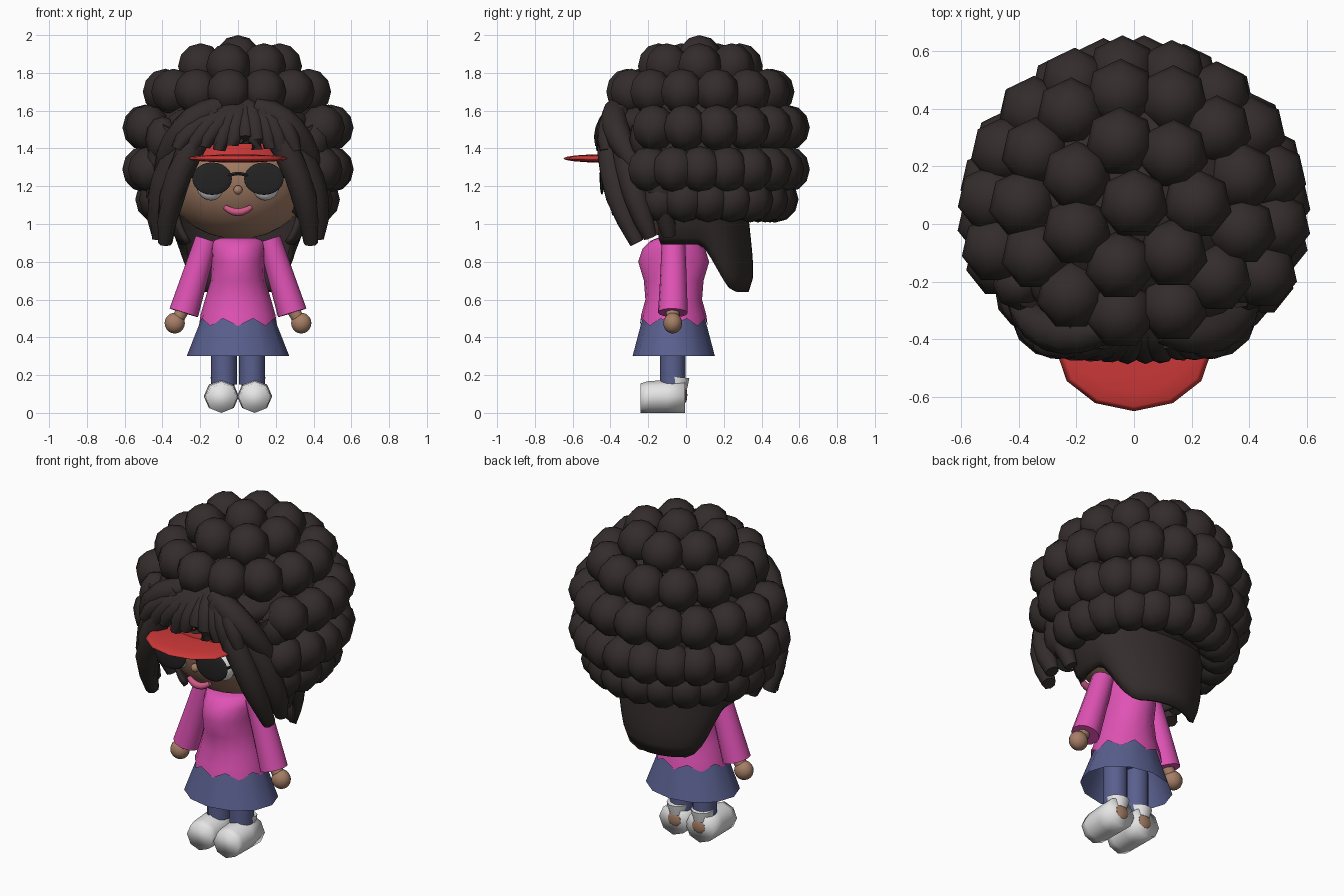
import bpy, bmesh
from math import sin, cos, pi, radians
from mathutils import Vector, Matrix

if "Cube" in bpy.data.objects:
    bpy.data.objects.remove(bpy.data.objects["Cube"])


def material(name, r, g, b):
    m = bpy.data.materials.new(name)
    m.use_nodes = True
    m.diffuse_color = (r, g, b, 1)
    m.node_tree.nodes["Principled BSDF"].inputs["Base Color"].default_value = (r, g, b, 1)
    return m


HAIR = material("dark brown hair", .034, .025, .025)
SKIN = material("brown skin", .38, .21, .135)
PINK = material("pink jumper", .74, .085, .46)
BLUE = material("blue skirt", .10, .115, .27)
RED = material("red visor", .62, .04, .04)
LIPS = material("rose lips", .62, .10, .24)
WHITE = material("white shoes", .78, .78, .78)
BLACK = material("black glasses", .018, .017, .018)


def finish(name, bm, mat, angle=50):
    me = bpy.data.meshes.new(name)
    bmesh.ops.recalc_face_normals(bm, faces=bm.faces)
    bm.to_mesh(me)
    bm.free()
    me.materials.append(mat)
    ob = bpy.data.objects.new(name, me)
    bpy.context.collection.objects.link(ob)
    bpy.ops.object.select_all(action='DESELECT')
    ob.select_set(True)
    bpy.context.view_layer.objects.active = ob
    bpy.ops.object.shade_smooth_by_angle(angle=radians(angle))
    return ob


def add_ball(bm, centre, size, u=16, v=10):
    mat = Matrix.Translation(centre) @ Matrix.Diagonal((*size, 1))
    bmesh.ops.create_uvsphere(bm, u_segments=u, v_segments=v, radius=1, matrix=mat)


def ball(name, centre, size, mat, u=16, v=10, angle=50):
    bm = bmesh.new()
    add_ball(bm, centre, size, u, v)
    return finish(name, bm, mat, angle)


def bridge(bm, rows):
    """Join closed rings of vertices with quads."""
    n = len(rows[0])
    for a, b in zip(rows, rows[1:]):
        for i in range(n):
            bm.faces.new((a[i], a[(i + 1) % n], b[(i + 1) % n], b[i]))


def lathe(name, rings, mat, n=16, cy=-.065, cap=True, hem=0):
    """Stack of ellipses (z, rx, ry); hem zigzags the lowest one."""
    bm = bmesh.new()
    rows = []
    for k, (z, rx, ry) in enumerate(rings):
        rows.append([bm.verts.new((rx * cos(2 * pi * i / n), cy + ry * sin(2 * pi * i / n),
                                   z + (hem * (i % 2) if k == 0 else 0))) for i in range(n)])
    bridge(bm, rows)
    if cap:
        bm.faces.new(rows[-1])
    return finish(name, bm, mat)


def add_tube(bm, pts, radii, n=8):
    """Smooth tube through three points with a radius at each."""
    p0, p1, p2 = map(Vector, pts)
    steps, rows = 6, []
    for k in range(steps + 1):
        t = k / steps
        w = ((1 - t) * (1 - 2 * t), 4 * t * (1 - t), t * (2 * t - 1))
        p = p0 * w[0] + p1 * w[1] + p2 * w[2]
        r = sum(a * b for a, b in zip(w, radii))
        d = p0 * (4 * t - 3) + p1 * (4 - 8 * t) + p2 * (4 * t - 1)
        q = d.to_track_quat('Z', 'Y')
        rows.append([bm.verts.new(p + q @ Vector((r * cos(2 * pi * i / n), r * sin(2 * pi * i / n), 0)))
                     for i in range(n)])
    bridge(bm, rows)
    bm.faces.new(rows[0])
    bm.faces.new(rows[-1])


def tube(name, pts, radii, mat, n=8):
    bm = bmesh.new()
    add_tube(bm, pts, radii, n)
    return finish(name, bm, mat)


SIDES = (("left", 1), ("right", -1))

# Head and face
ball("head", (0, -.02, 1.27), (.4, .38, .35), SKIN, 24, 16)
ball("nose", (0, -.405, 1.18), (.025, .025, .025), SKIN, 10, 8)
tube("mouth", [(-.07, -.365, 1.09), (0, -.375, 1.062), (.07, -.365, 1.09)], (.014, .021, .014), LIPS)
for side, s in SIDES:
    ball(side + "_eye", (s * .145, -.355, 1.215), (.078, .055, .09), WHITE)

    # Sunglasses
    ball(side + "_lens", (s * .137, -.445, 1.24), (.105, .012, .086), BLACK, 20, 12)
    tube(side + "_glasses_arm", [(s * .23, -.44, 1.25), (s * .27, -.33, 1.25), (s * .35, -.18, 1.25)],
         (.008, .008, .008), BLACK, 6)
tube("glasses_bridge", [(-.05, -.445, 1.255), (0, -.45, 1.267), (.05, -.445, 1.255)], (.01, .01, .01), BLACK, 6)

# Visor
ball("visor_brim", (0, -.44, 1.347), (.27, .21, .022), RED, 12, 8, 180)
lathe("visor_band", [(1.345, .385, .4), (1.425, .362, .388)], RED, 20, -.03, cap=False)

# Hair volume made of rows of balls; the lower rows leave the face free
ball("scalp", (0, .08, 1.42), (.47, .45, .43), HAIR, 20, 14)
bm = bmesh.new()
add_ball(bm, (0, .07, 1.878), (.122, .122, .122), 7, 6)
for z, ring, count, cy, phase, front in ((1.835, .22, 7, .07, -.22, -1), (1.7, .385, 13, .07, -.12, -1),
                                         (1.51, .495, 18, .04, -.08, -.22), (1.29, .495, 22, .04, .07, -.2),
                                         (1.13, .425, 21, .05, -.08, -.17)):
    for i in range(count):
        a = 2 * pi * i / count + phase
        x, y = ring * sin(a), cy + ring * cos(a)
        if y > front:
            add_ball(bm, (x, y, z), (.122, .122, .122), 7, 6)
finish("hair_balls", bm, HAIR, 60)

# Fall of hair at the nape, curling in at its lower edge
bm = bmesh.new()
rows = []
for k in range(33):
    a = radians(-120 + 240 * k / 32)
    c = min(max((cos(a) - .15) / .65, 0), 1)
    low = .9 - .255 * c * c * (3 - 2 * c)
    row = []
    for j in range(8):
        t = j / 7
        rx = .385 - .05 * t - .04 * t ** 4
        ry = .29 + .05 * t - .04 * t ** 8
        row.append(bm.verts.new((rx * sin(a), .02 + ry * cos(a), 1.12 * (1 - t) + low * t)))
    rows.append(row)
for a, b in zip(rows, rows[1:]):
    for j in range(7):
        bm.faces.new((a[j], b[j], b[j + 1], a[j + 1]))
nape = finish("nape_hair", bm, HAIR)
mod = nape.modifiers.new("thickness", 'SOLIDIFY')
mod.thickness = .025
mod.offset = 0

# Side locks framing the face
ball("forehead_hair", (0, -.1, 1.53), (.4, .335, .13), HAIR, 20, 10)
for side, s in SIDES:
    bm = bmesh.new()
    for pts in ([(.12, -.38, 1.6), (.312, -.385, 1.26), (.385, -.26, .9)],
                [(.18, -.36, 1.6), (.385, -.29, 1.24), (.42, -.19, .93)],
                [(.36, -.24, 1.52), (.43, -.16, 1.25), (.37, -.09, .94)],
                [(.1, -.36, 1.62), (.29, -.37, 1.5), (.41, -.25, 1.28)]):
        add_tube(bm, [(s * x, y, z) for x, y, z in pts], (.055, .072, .038))
    add_ball(bm, (s * .4, -.21, 1.45), (.09, .09, .12), 8, 6)
    finish(side + "_side_locks", bm, HAIR)

# Fringe swept sideways over the visor
bm = bmesh.new()
for top, tip, low, r in ((.06, -.32, 1.4, .055), (.06, -.25, 1.385, .058), (.06, -.18, 1.41, .055),
                         (.04, -.1, 1.39, .052), (.03, -.03, 1.415, .05), (.04, .04, 1.425, .05),
                         (.06, .1, 1.395, .055), (.08, .17, 1.4, .05), (.09, .23, 1.385, .055),
                         (.1, .3, 1.39, .055)):
    edge = abs(tip) * .1
    add_tube(bm, [(top, -.32, 1.63), ((top + 2 * tip) / 3, -.42 + edge * .5, 1.53),
                  (tip, -.452 + edge, low)], (.045, r, .034))
finish("fringe", bm, HAIR)

# Jumper with a zigzag hem, and skirt
lathe("jumper", [(.46, .207, .18), (.52, .198, .172), (.6, .175, .15), (.7, .145, .158), (.8, .14, .188),
                 (.87, .145, .165), (.91, .14, .125), (.925, .1, .09)], PINK, 16, hem=.04)
lathe("skirt", [(.3, .272, .218), (.52, .185, .16)], BLUE, 12)

for side, s in SIDES:
    # Arms and hands
    tube(side + "_sleeve", [(s * .165, -.067, .92), (s * .228, -.067, .72), (s * .287, -.07, .53)],
         (.062, .07, .079), PINK, 12)
    tube(side + "_wrist", [(s * .285, -.07, .56), (s * .3, -.07, .53), (s * .325, -.07, .49)],
         (.035, .035, .035), SKIN, 10)
    ball(side + "_hand", (s * .335, -.07, .475), (.055, .05, .055), SKIN, 14, 10)

    # Legs
    tube(side + "_leg", [(s * .074, -.07, .42), (s * .074, -.07, .28), (s * .074, -.07, .15)],
         (.068, .068, .068), BLUE, 12)

    # Shoes, a blunt soft-shaded loft from toe to heel
    bm = bmesh.new()
    rows = []
    for y, r in ((-.24, .078), (-.2, .084), (-.1, .087), (-.004, .088)):
        rows.append([bm.verts.new((s * .088 + 1.06 * r * cos(pi * i / 4),
                                   y, r * (1 + sin(pi * i / 4)))) for i in range(8)])
    bridge(bm, rows)
    bm.faces.new(rows[0])
    bm.faces.new(rows[-1])
    finish(side + "_shoe", bm, WHITE, 180)
    tube(side + "_shoe_collar", [(s * .08, -.05, .13), (s * .08, -.047, .16), (s * .08, -.044, .19)],
         (.058, .062, .065), WHITE, 10)
    ball(side + "_heel", (s * .08, -.006, .095), (.044, .013, .042), SKIN, 10, 8)
